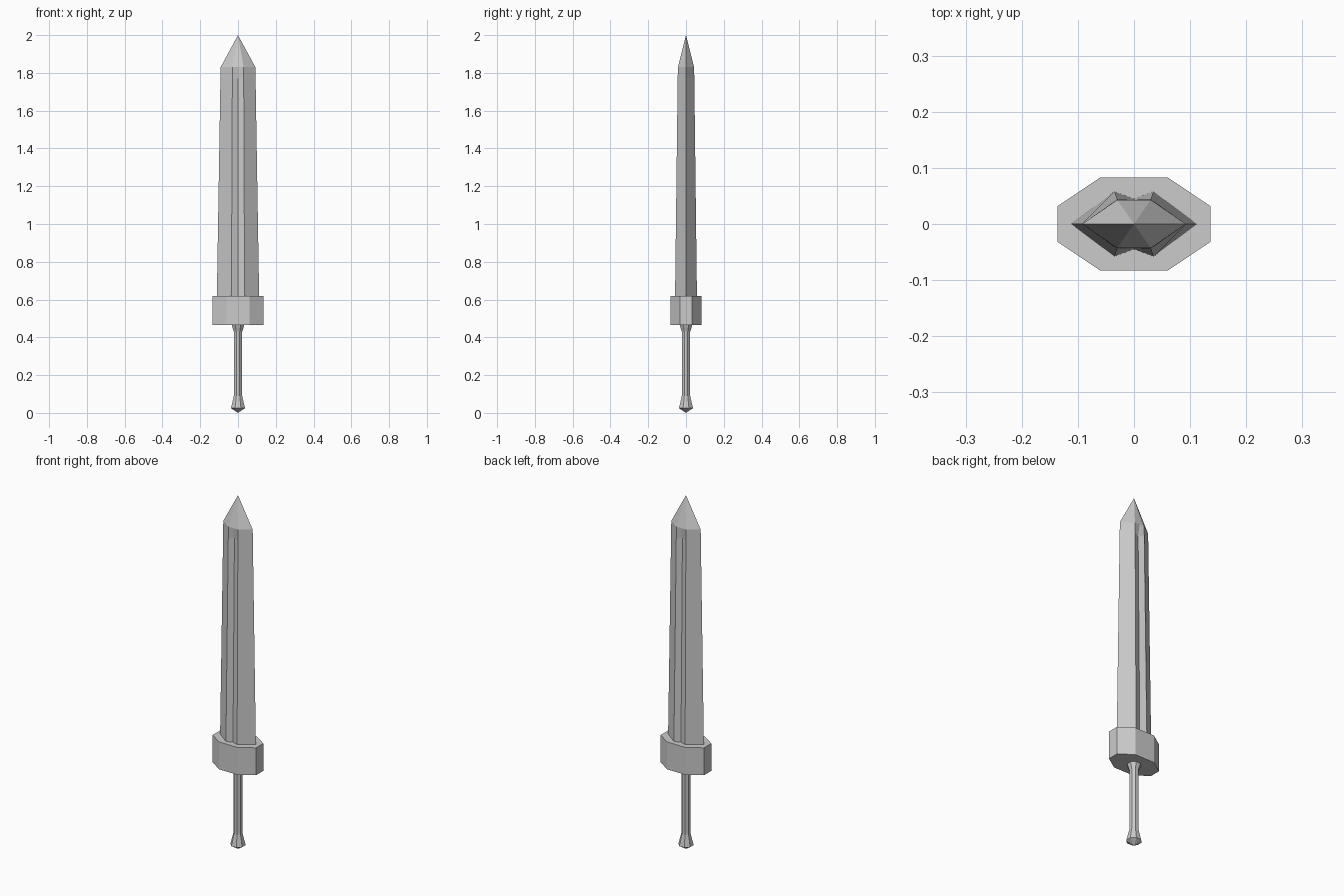
import bpy
import bmesh
import math

cube = bpy.data.objects.get("Cube")
if cube:
    bpy.data.objects.remove(cube, do_unlink=True)

steel = bpy.data.materials.new("plain grey")
steel.use_nodes = True
GREY = (0.6, 0.6, 0.6, 1)
steel.diffuse_color = GREY
steel.node_tree.nodes["Principled BSDF"].inputs["Base Color"].default_value = GREY


def loft(name, rings, tip=None, base=None):
    """Skin matching rings of points; close each end with a point or a flat cap."""
    bm = bmesh.new()
    loops = [[bm.verts.new(p) for p in ring] for ring in rings]
    n = len(loops[0])
    for low, high in zip(loops, loops[1:]):
        for i in range(n):
            j = (i + 1) % n
            bm.faces.new((low[i], low[j], high[j], high[i]))
    for loop, z in ((loops[0], base), (loops[-1], tip)):
        if z is None:
            bm.faces.new(loop)
        else:
            point = bm.verts.new((0, 0, z))
            for i in range(n):
                bm.faces.new((loop[i], loop[(i + 1) % n], point))
    bmesh.ops.recalc_face_normals(bm, faces=bm.faces)
    mesh = bpy.data.meshes.new(name)
    bm.to_mesh(mesh)
    bm.free()
    mesh.materials.append(steel)
    obj = bpy.data.objects.new(name, mesh)
    bpy.context.collection.objects.link(obj)
    return obj


def blade_ring(z, edge, ridge_x, ridge_y, groove_y, groove_z=None):
    """Diamond-like section with a fuller down the middle of both sides."""
    gz = z if groove_z is None else groove_z
    return [(edge, 0, z), (ridge_x, ridge_y, z), (0, groove_y, gz), (-ridge_x, ridge_y, z),
            (-edge, 0, z), (-ridge_x, -ridge_y, z), (0, -groove_y, gz), (ridge_x, -ridge_y, z)]


# Tapering blade: the fuller closes just below the point
loft("blade", [
    blade_ring(0.61, 0.112, 0.035, 0.058, 0.045),
    blade_ring(1.77, 0.093, 0.03, 0.044, 0.032),
    blade_ring(1.83, 0.092, 0.03, 0.043, 0.043),
], tip=2.0)

# Chunky eight-sided guard
outline = [(0.136, 0.032), (0.06, 0.083), (-0.06, 0.083), (-0.136, 0.032),
           (-0.136, -0.032), (-0.06, -0.083), (0.06, -0.083), (0.136, -0.032)]
loft("guard", [[(x, y, z) for x, y in outline] for z in (0.465, 0.62)])

# Grip flaring into the guard and into a pointed pommel
SIDES = 8
profile = [(0.04, 0.025), (0.024, 0.09), (0.024, 0.43), (0.036, 0.465)]
loft("grip", [
    [(r * math.cos(math.tau * (i + 0.5) / SIDES), r * math.sin(math.tau * (i + 0.5) / SIDES), z)
     for i in range(SIDES)]
    for r, z in profile
], base=0.0)
